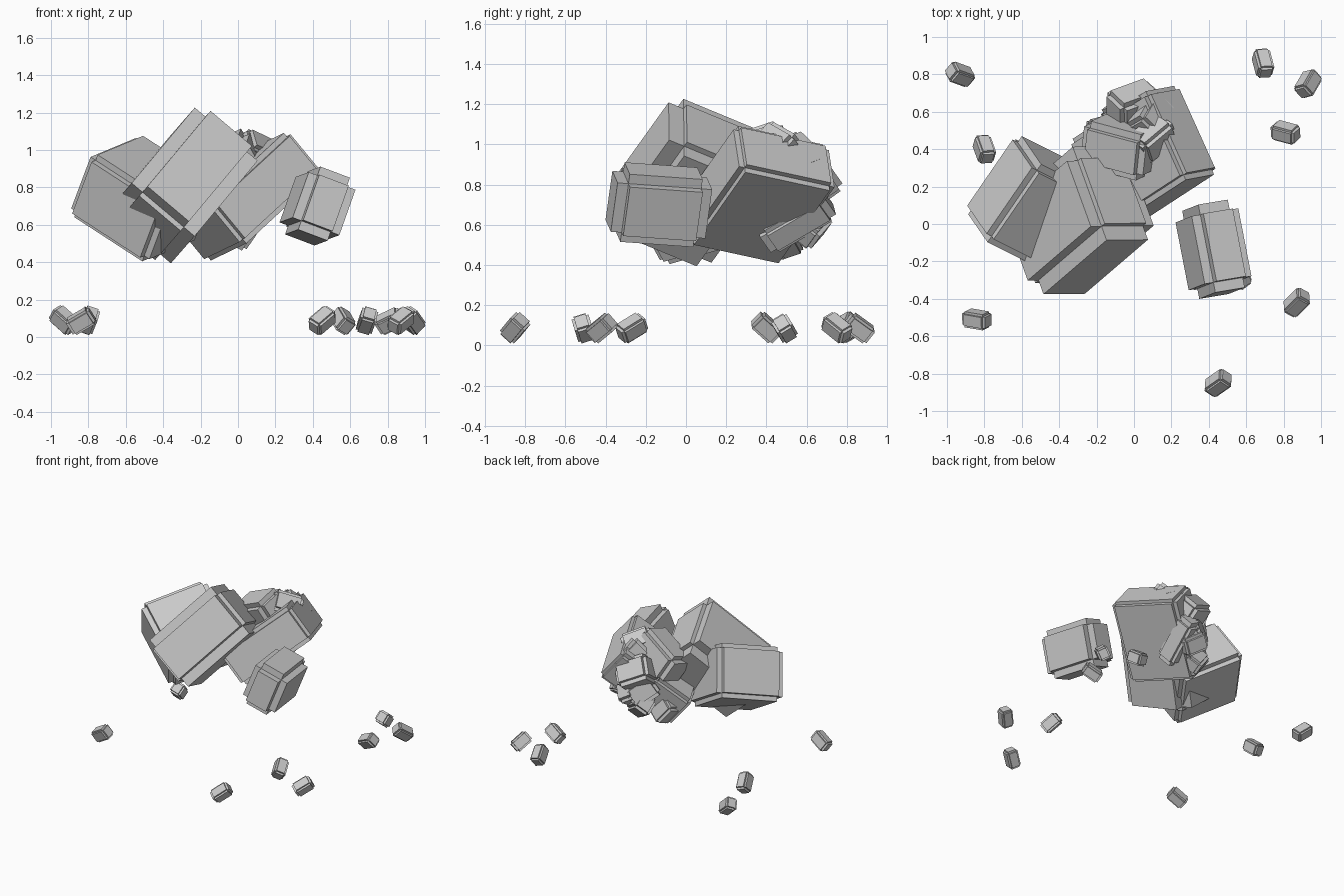
import bpy, bmesh
from math import radians
from mathutils import Vector, Matrix, Euler

if "Cube" in bpy.data.objects:
    bpy.data.objects.remove(bpy.data.objects["Cube"])


def rock(name, centre, rot, full, inner):
    """Stepped rock: three crossed boxes, each full length on one axis only."""
    bm = bmesh.new()
    for axis in range(3):
        size = [2 * (full[i] if i == axis else inner[i]) for i in range(3)]
        bmesh.ops.create_cube(bm, size=1, matrix=Matrix.Diagonal((*size, 1)))
    bm.transform(Matrix.Translation(centre) @ rot.to_4x4())
    mesh = bpy.data.meshes.new(name)
    bm.to_mesh(mesh)
    bm.free()
    obj = bpy.data.objects.new(name, mesh)
    bpy.context.collection.objects.link(obj)
    return obj


def frame(u, v):
    """Rotation whose first two axes follow u and v."""
    u = Vector(u).normalized()
    w = u.cross(Vector(v)).normalized()
    return Matrix((u, w.cross(u), w)).transposed()


def turn(tilt_x, tilt_y, yaw):
    return Euler([radians(a) for a in (tilt_x, tilt_y, yaw)]).to_matrix()


# Large boulders
rock("centre_boulder", (-.295, .02, .81), frame((.56, .48, .67), (.76, .01, -.64)),
     (.33, .22, .285), (.30, .145, .20))
rock("left_boulder", (-.51, .095, .74), frame((.55, .80, .23), (.77, -.385, -.50)),
     (.26, .27, .20), (.22, .235, .165))
rock("back_boulder", (.05, .36, .75), frame((.66, .43, .61), (.63, .118, -.764)),
     (.32, .15, .265), (.295, .12, .235))
rock("right_boulder", (.425, -.135, .70), frame((-.19, .98, -.07), (.92, .154, -.348)),
     (.24, .135, .18), (.185, .085, .13))

# Smaller chunks clustered on the back boulder
chunks = [
    ((-.07, .41, .92), (20, -25, -15), (.19, .13, .12)),
    ((.03, .55, .62), (35, -30, 80), (.19, .075, .075)),
    ((.00, .63, .84), (40, 25, 20), (.13, .10, .10)),
    ((.09, .57, .93), (20, 40, 60), (.12, .08, .08)),
    ((.10, .46, .99), (50, 20, 40), (.11, .08, .08)),
    ((-.04, .60, .70), (15, 35, 40), (.11, .08, .09)),
    ((-.04, .62, .59), (45, 30, -30), (.09, .07, .07)),
    ((-.16, .50, .54), (30, 50, 15), (.09, .06, .07)),
]
for i, (c, r, f) in enumerate(chunks):
    rock(f"chunk_{i + 1}", c, turn(*r), f, [f[0] * .8, f[1] * .7, f[2] * .7])

# Pebbles lying on the ground: x, y, yaw, tilts
pebbles = [
    (-.93, .80, -20, 30, 40), (-.80, .40, 110, 25, 40),
    (-.84, -.51, -10, 20, -30), (.45, -.85, 35, 35, -35),
    (.87, -.42, 45, 30, -30), (.81, .49, -15, 35, -25),
    (.69, .86, 105, 20, 35), (.93, .75, 60, 30, 35),
    (.56, -.27, 110, 30, -30),
]
for i, (x, y, yaw, tx, ty) in enumerate(pebbles):
    p = rock(f"pebble_{i + 1}", (x, y, 0), turn(tx, ty, yaw),
             (.071, .044, .047), (.056, .031, .034))
    low = min(v.co.z for v in p.data.vertices)
    p.data.transform(Matrix.Translation((0, 0, .01 - low)))
